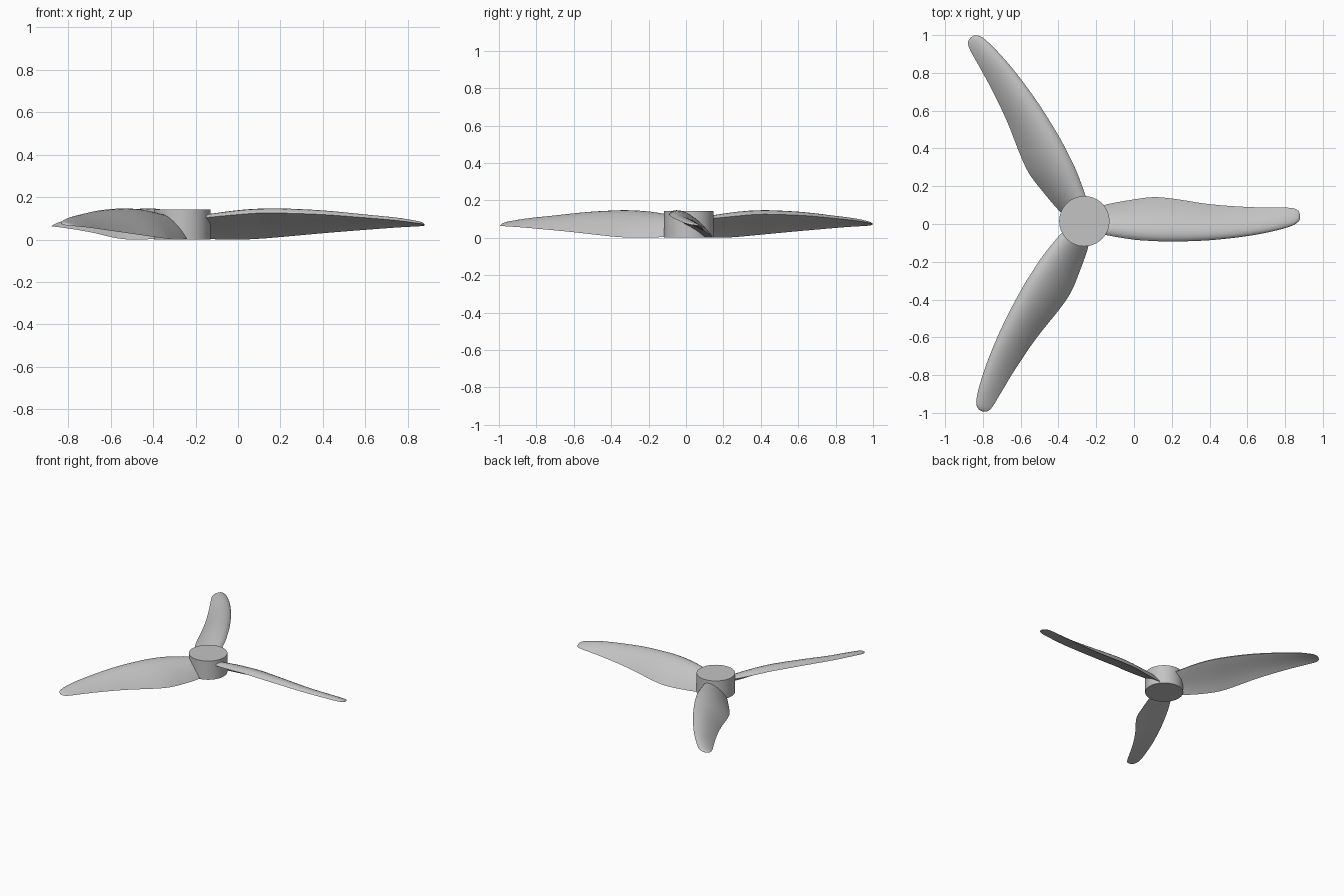
import bpy, bmesh, math
from mathutils import Vector, Matrix

cube = bpy.data.objects.get("Cube")
if cube:
    bpy.data.objects.remove(cube)

HUB = Vector((-0.263, 0.015, 0))
HUB_RADIUS, HUB_HEIGHT = 0.133, 0.143

grey = bpy.data.materials.new("light grey")
grey.use_nodes = True
colour = (0.55, 0.55, 0.55, 1)
grey.diffuse_color = colour
grey.node_tree.nodes["Principled BSDF"].inputs["Base Color"].default_value = colour


def add_object(name, bm, angle):
    bmesh.ops.recalc_face_normals(bm, faces=bm.faces)
    mesh = bpy.data.meshes.new(name)
    bm.to_mesh(mesh)
    bm.free()
    mesh.materials.append(grey)
    obj = bpy.data.objects.new(name, mesh)
    bpy.context.collection.objects.link(obj)
    bpy.ops.object.select_all(action='DESELECT')
    obj.select_set(True)
    bpy.context.view_layer.objects.active = obj
    bpy.ops.object.shade_smooth_by_angle(angle=math.radians(angle))
    return obj


# Blade stations: x, leading edge y and z, trailing edge y and z, bulge
STATIONS = [
    (-.20, -.045, .100, .085, .010, .030),
    (-.14, -.060, .105, .105, .003, .040),
    (0.0, -.083, .118, .130, .000, .050),
    (.10, -.090, .125, .142, .004, .050),
    (.20, -.093, .125, .135, .012, .050),
    (.40, -.086, .118, .105, .030, .042),
    (.60, -.064, .103, .090, .046, .030),
    (.75, -.035, .090, .087, .057, .022),
    (.84, -.008, .078, .084, .062, .015),
    (.87, .012, .073, .070, .064, .010),
    (.88, .030, .069, .048, .066, .004),
]


def smooth_stations(rows, steps):
    """Blend between stations with x-aware cubic curves."""
    rows = [Vector(r) for r in rows]
    last = len(rows) - 1
    slopes = []
    for i in range(last + 1):
        a, b = rows[max(i - 1, 0)], rows[min(i + 1, last)]
        slopes.append((b - a) / (b[0] - a[0]))
    result = []
    for i in range(last):
        p, q = rows[i], rows[i + 1]
        h = q[0] - p[0]
        for k in range(steps):
            t = k / steps
            result.append(p * (1 + 2 * t) * (1 - t) ** 2 + q * t * t * (3 - 2 * t)
                          + slopes[i] * h * t * (1 - t) ** 2
                          + slopes[i + 1] * h * t * t * (t - 1))
    return result + [rows[-1]]


def section(row, count=14):
    """Closed aerofoil loop: domed upper side, slightly hollow lower side."""
    x, y0, z0, y1, z1, bulge = row
    lead, trail = Vector((x, y0, z0)), Vector((x, y1, z1))
    chord = trail - lead
    normal = Vector((0, -chord.z, chord.y)).normalized()
    upper, lower = [], []
    for i in range(count + 1):
        s = (1 - math.cos(math.pi * i / count)) / 2
        dome = 2.6 * math.sqrt(s) * (1 - s)
        hollow = math.sin(math.pi * s) * 0.2
        base = lead + chord * s
        upper.append(base + normal * bulge * dome)
        lower.append(base + normal * bulge * hollow * s)
    return upper + lower[-2:0:-1]


def make_blade(name, angle):
    bm = bmesh.new()
    rings = [[bm.verts.new(p) for p in section(r)] for r in smooth_stations(STATIONS, 4)]
    for a, b in zip(rings, rings[1:]):
        for i in range(len(a)):
            j = (i + 1) % len(a)
            bm.faces.new((a[i], a[j], b[j], b[i]))
    bm.faces.new(rings[0])
    bm.faces.new(rings[-1])
    turn = Matrix.Translation(HUB) @ Matrix.Rotation(angle, 4, 'Z') @ Matrix.Translation(-HUB)
    bm.transform(turn)
    return add_object(name, bm, 50)


# Hub drum
bm = bmesh.new()
bmesh.ops.create_cone(bm, cap_ends=True, segments=64, radius1=HUB_RADIUS,
                      radius2=HUB_RADIUS, depth=HUB_HEIGHT)
bm.transform(Matrix.Translation(HUB + Vector((0, 0, HUB_HEIGHT / 2))))
add_object("hub", bm, 30)

# Three blades around the hub
for i, name in enumerate(("left_blade", "back_blade", "front_blade")):
    make_blade(name, i * math.tau / 3)
